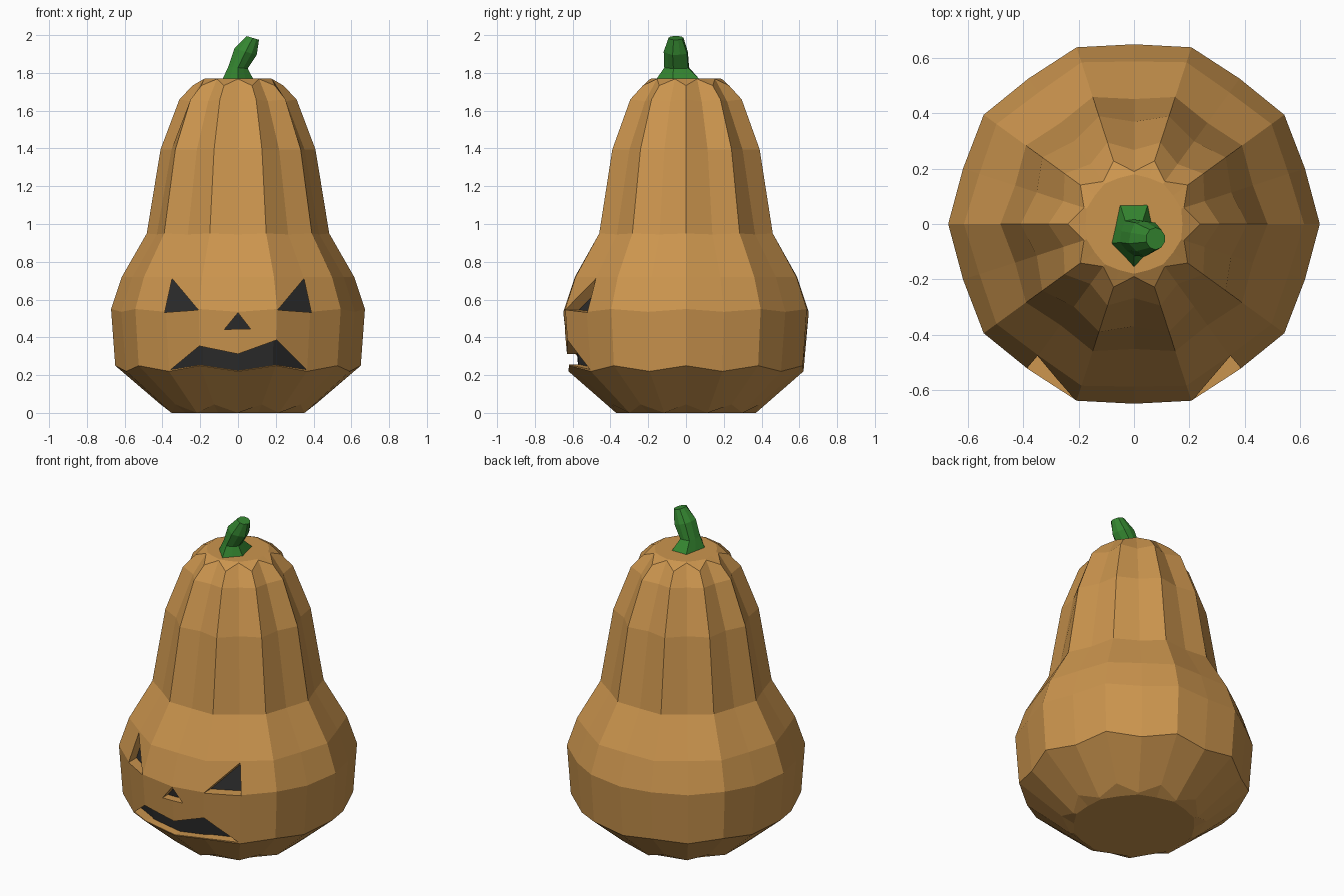
import bpy, bmesh
from math import cos, sin, radians

if "Cube" in bpy.data.objects:
    bpy.data.objects.remove(bpy.data.objects["Cube"])


def material(name, rgb):
    m = bpy.data.materials.new(name)
    m.use_nodes = True
    m.diffuse_color = (*rgb, 1)
    m.node_tree.nodes["Principled BSDF"].inputs["Base Color"].default_value = (*rgb, 1)
    return m


ORANGE = material("squash_orange", (0.60, 0.30, 0.076))
DARK = material("hollow_dark", (0.024, 0.024, 0.024))
GREEN = material("stem_green", (0.035, 0.24, 0.03))


def make_object(name, bm, mats, index=0):
    bmesh.ops.recalc_face_normals(bm, faces=bm.faces)
    for f in bm.faces:
        f.material_index = index
    me = bpy.data.meshes.new(name)
    bm.to_mesh(me)
    bm.free()
    for m in mats:
        me.materials.append(m)
    ob = bpy.data.objects.new(name, me)
    bpy.context.collection.objects.link(ob)
    return ob


def loft(bm, rings):
    """Skin a stack of point rings and close both ends."""
    loops = [[bm.verts.new(p) for p in ring] for ring in rings]
    n = len(loops[0])
    for a, b in zip(loops, loops[1:]):
        for i in range(n):
            j = (i + 1) % n
            bm.faces.new((a[i], a[j], b[j], b[i]))
    bm.faces.new(loops[0][::-1])
    bm.faces.new(loops[-1])


# Lobed profile: ridge radius, ridge height, groove radius, groove height
PROFILE = [
    (0.34, 0.0, 0.35, 0.0),
    (0.41, 0.045, 0.37, 0.0),
    (0.65, 0.25, 0.622, 0.22),
    (0.672, 0.55, 0.65, 0.535),
    (0.615, 0.72, 0.588, 0.72),
    (0.483, 0.95, 0.452, 0.945),
    (0.41, 1.395, 0.37, 1.395),
    (0.31, 1.66, 0.268, 1.65),
    (0.24, 1.733, 0.19, 1.768),
    (0.175, 1.77, 0.18, 1.77),
]


def squash(name, inset, index):
    rings = []
    for rr, zr, rg, zg in PROFILE:
        ring = []
        for k in range(20):
            r, z = (rg, zg) if k % 2 else (rr, zr)
            a = radians(18 * k)
            ring.append(((r - inset) * cos(a), (r - inset) * sin(a), z))
        rings.append(ring)
    bm = bmesh.new()
    loft(bm, rings)
    return make_object(name, bm, [ORANGE, DARK], index)


body = squash("squash_body", 0, 0)
core = squash("recess_core", 0.055, 1)
core.location.z = -0.02

# Carved face outlines in the front plane
EYE = [(0.349, 0.711), (0.388, 0.532), (0.21, 0.545)]
NOSE = [(0, 0.53), (-0.072, 0.442), (0.066, 0.445)]
MOUTH = [(-0.355, 0.23), (-0.205, 0.354), (0, 0.312), (0.205, 0.386),
         (0.36, 0.23), (0.2, 0.255), (0, 0.225), (-0.2, 0.255)]

bm = bmesh.new()
for outline in (EYE, [(-x, z) for x, z in EYE], NOSE, MOUTH):
    loft(bm, [[(x, y, z) for x, z in outline] for y in (-0.9, -0.3)])
cutter = make_object("face_cutter", bm, [ORANGE, DARK])


def subtract(target, tool):
    mod = target.modifiers.new("carve", "BOOLEAN")
    mod.operation = "DIFFERENCE"
    mod.solver = "EXACT"
    mod.object = tool
    deps = bpy.context.evaluated_depsgraph_get()
    target.data = bpy.data.meshes.new_from_object(target.evaluated_get(deps))
    target.modifiers.clear()
    bpy.data.objects.remove(tool)


# Shallow recesses: dark floors, orange side walls
subtract(cutter, core)
subtract(body, cutter)

# Stem: centre x, centre y, height, radius x, radius y, groove factor, tilt
STEM = [
    (0.0, -0.03, 1.762, 0.088, 0.13, 0.8, 0.0),
    (0.0, -0.045, 1.828, 0.054, 0.07, 0.88, 0.1),
    (0.04, -0.05, 1.912, 0.062, 0.068, 0.88, 0.3),
    (0.078, -0.053, 1.985, 0.035, 0.04, 1.0, 0.3),
]
rings = []
for cx, cy, z, rx, ry, groove, tilt in STEM:
    ring = []
    for k in range(10):
        a = radians(270 + 36 * k)
        s = groove if k % 2 else 1
        dx, dy = rx * s * cos(a), ry * s * sin(a)
        ring.append((cx + dx, cy + dy, z - tilt * dx))
    rings.append(ring)
bm = bmesh.new()
loft(bm, rings)
make_object("stem", bm, [GREEN])
